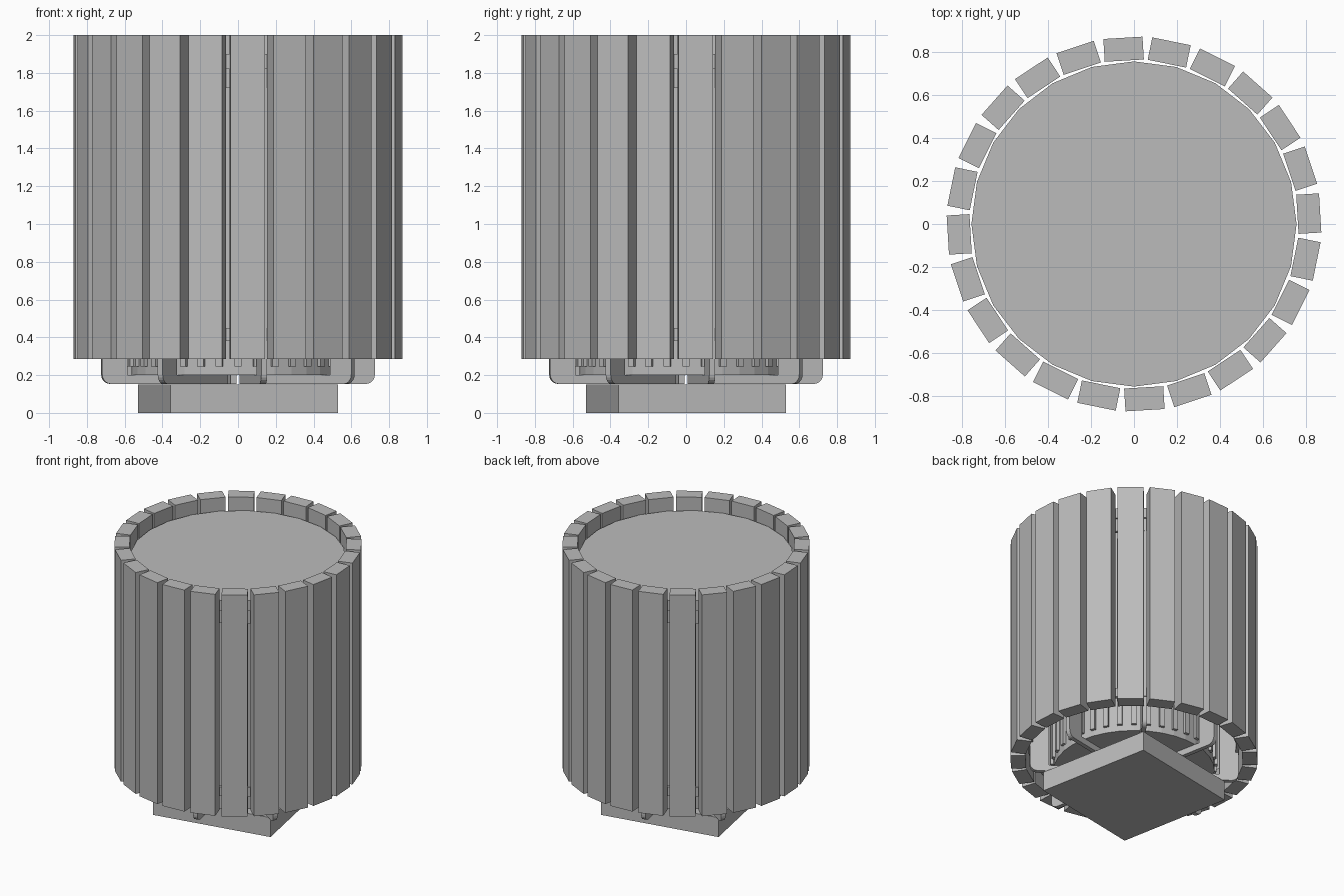
import bpy, bmesh, math
from mathutils import Matrix

cube = bpy.data.objects.get("Cube")
if cube:
    bpy.data.objects.remove(cube, do_unlink=True)

grey = bpy.data.materials.new("plain grey")
grey.use_nodes = True
grey.diffuse_color = (0.5, 0.5, 0.5, 1)
grey.node_tree.nodes["Principled BSDF"].inputs["Base Color"].default_value = (0.5, 0.5, 0.5, 1)


def add_object(name, bm, angle=0.0):
    bmesh.ops.recalc_face_normals(bm, faces=bm.faces)
    mesh = bpy.data.meshes.new(name)
    bm.to_mesh(mesh)
    bm.free()
    mesh.materials.append(grey)
    obj = bpy.data.objects.new(name, mesh)
    obj.rotation_euler.z = math.radians(angle)
    bpy.context.collection.objects.link(obj)
    return obj


def add_box(bm, x, y, z, angle=0.0):
    """Box from (min, max) ranges, turned about the z axis."""
    size = [b - a for a, b in (x, y, z)]
    mid = [(a + b) / 2 for a, b in (x, y, z)]
    turn = Matrix.Rotation(math.radians(angle), 4, 'Z')
    bmesh.ops.create_cube(
        bm, size=1, matrix=turn @ Matrix.Translation(mid) @ Matrix.Diagonal((*size, 1)))


def drum(name, radius, z0, z1, sides):
    bm = bmesh.new()
    bmesh.ops.create_cone(bm, cap_ends=True, segments=sides, radius1=radius, radius2=radius,
                          depth=z1 - z0, matrix=Matrix.Translation((0, 0, (z0 + z1) / 2)))
    return add_object(name, bm)


def hoop(name, r0, r1, z0, z1, sides):
    bm = bmesh.new()
    rings = []
    for r, z in ((r0, z0), (r1, z0), (r1, z1), (r0, z1)):
        rings.append([bm.verts.new((r * math.cos(a), r * math.sin(a), z))
                      for a in (math.tau * i / sides for i in range(sides))])
    for k in range(4):
        a, b = rings[k], rings[(k + 1) % 4]
        for i in range(sides):
            j = (i + 1) % sides
            bm.faces.new((a[i], a[j], b[j], b[i]))
    return add_object(name, bm)


# Turned square foot
bm = bmesh.new()
add_box(bm, (-0.452, 0.452), (-0.452, 0.452), (0, 0.15))
add_object("base_block", bm, 10.9)

# Outer slats
bm = bmesh.new()
for i in range(24):
    add_box(bm, (0.76, 0.866), (-0.091, 0.091), (0.285, 2), 3.4 + 15 * i)
add_object("outer_slats", bm)

# Lid, inner bucket and its ribs
drum("lid", 0.755, 1.82, 1.9, 24)
drum("inner_bucket", 0.565, 0.2, 1.82, 36)
bm = bmesh.new()
for i in range(36):
    add_box(bm, (0.55, 0.585), (-0.018, 0.018), (0.245, 1.75), 10 * i)
add_object("bucket_ribs", bm)

# Hoops that carry the slats
hoop("upper_hoop", 0.72, 0.745, 1.72, 1.82, 24)
hoop("lower_hoop", 0.72, 0.745, 0.38, 0.45, 24)

# Bent legs: an arm under the bucket, a rounded corner and an upright
corner = [(0.685 + 0.05 * math.sin(a), 0.203 - 0.05 * math.cos(a))
          for a in (math.pi / 2 * i / 5 for i in range(6))]
profile = [(0.12, 0.153)] + corner + [(0.735, 1.82), (0.6, 1.82), (0.6, 0.2), (0.12, 0.2)]
for i in range(8):
    bm = bmesh.new()
    face = bm.faces.new([bm.verts.new((x, -0.016, z)) for x, z in profile])
    out = bmesh.ops.extrude_face_region(bm, geom=[face])
    bmesh.ops.translate(bm, vec=(0, 0.032, 0),
                        verts=[v for v in out["geom"] if isinstance(v, bmesh.types.BMVert)])
    add_object(f"leg_{i + 1}", bm, 10.9 + 45 * i)
